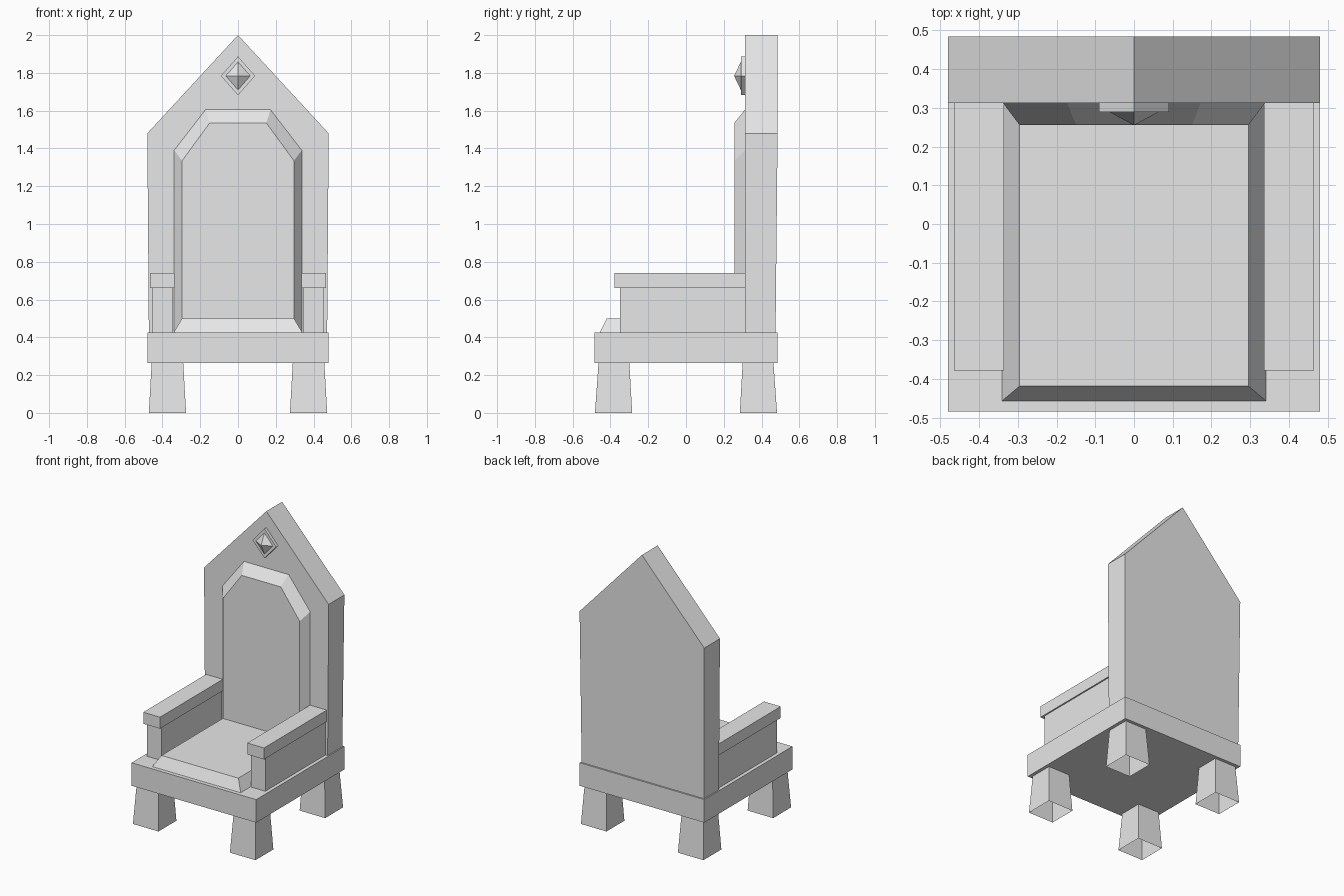
import bpy
import bmesh
from mathutils import Vector

cube = bpy.data.objects.get("Cube")
if cube:
    bpy.data.objects.remove(cube, do_unlink=True)

# One stone colour for the whole chair
stone = bpy.data.materials.new("grey_stone")
stone.use_nodes = True
stone.diffuse_color = (0.8, 0.8, 0.8, 1)
stone.node_tree.nodes["Principled BSDF"].inputs["Base Color"].default_value = (0.8, 0.8, 0.8, 1)


def loft(name, first, last, cap_first=True, cap_last=True):
    """Join two matching rings of points into a flat-sided solid."""
    bm = bmesh.new()
    a = [bm.verts.new(Vector(p)) for p in first]
    b = [bm.verts.new(Vector(p)) for p in last]
    n = len(a)
    for i in range(n):
        j = (i + 1) % n
        bm.faces.new((a[i], a[j], b[j], b[i]))
    if cap_first:
        bm.faces.new(a[::-1])
    if cap_last:
        bm.faces.new(b)
    bmesh.ops.recalc_face_normals(bm, faces=bm.faces)
    mesh = bpy.data.meshes.new(name)
    bm.to_mesh(mesh)
    bm.free()
    mesh.materials.append(stone)
    obj = bpy.data.objects.new(name, mesh)
    bpy.context.collection.objects.link(obj)
    return obj


def flat_ring(x0, x1, y0, y1, z):
    return [(x0, y0, z), (x1, y0, z), (x1, y1, z), (x0, y1, z)]


def upright_ring(half, y):
    """Mirror a right-hand (x, z) outline into a closed ring at depth y."""
    left = [(-x, z) for x, z in reversed(half) if x > 0]
    return [(x, y, z) for x, z in half + left]


def box(name, x0, x1, y0, y1, z0, z1):
    return loft(name, flat_ring(x0, x1, y0, y1, z0), flat_ring(x0, x1, y0, y1, z1))


# Seat slab
box("seat_slab", -0.48, 0.48, -0.485, 0.485, 0.265, 0.425)

# Tapered hollow legs, open underneath
for side, sx in (("right", -1), ("left", 1)):
    for end, sy in (("front", -1), ("back", 1)):
        loft(f"{end}_{side}_leg",
             flat_ring(sx * 0.275, sx * 0.472, sy * 0.285, sy * 0.482, 0),
             flat_ring(sx * 0.29, sx * 0.457, sy * 0.3, sy * 0.463, 0.265),
             cap_first=False)

# Pointed backrest, slightly narrower and thinner at its foot
outline = [(0.472, 0.425), (0.48, 1.48), (0, 2)]
backrest = loft("backrest", upright_ring(outline, 0.312), upright_ring(outline, 0.485))
for v in backrest.data.vertices:
    if v.co.z < 0.5 and v.co.y > 0.4:
        v.co.y = 0.474

# Bevelled back panel
loft("back_panel",
     upright_ring([(0.338, 0.425), (0.338, 1.39), (0.172, 1.605)], 0.312),
     upright_ring([(0.296, 0.425), (0.296, 1.335), (0.15, 1.535)], 0.256))

# Bevelled seat cushion
loft("seat_cushion",
     flat_ring(-0.341, 0.341, -0.457, 0.312, 0.425),
     flat_ring(-0.296, 0.296, -0.419, 0.312, 0.5))

# Arms
for side, s in (("right", -1), ("left", 1)):
    box(f"{side}_arm_panel", s * 0.345, s * 0.455, -0.35, 0.312, 0.425, 0.66)
    box(f"{side}_arm_rest", s * 0.336, s * 0.465, -0.378, 0.312, 0.66, 0.74)

# Diamond mount and pointed gem
mount = [(0, 1.682), (0.091, 1.784), (0, 1.887)]
loft("gem_mount", upright_ring(mount, 0.312), upright_ring(mount, 0.29))
gem = loft("gem", upright_ring([(0, 1.71), (0.065, 1.784), (0, 1.858)], 0.29),
           upright_ring([(0, 1.784), (0.0005, 1.784), (0, 1.784)], 0.255),
           cap_last=False)
bm = bmesh.new()
bm.from_mesh(gem.data)
bmesh.ops.remove_doubles(bm, verts=bm.verts, dist=0.002)
bm.to_mesh(gem.data)
bm.free()
